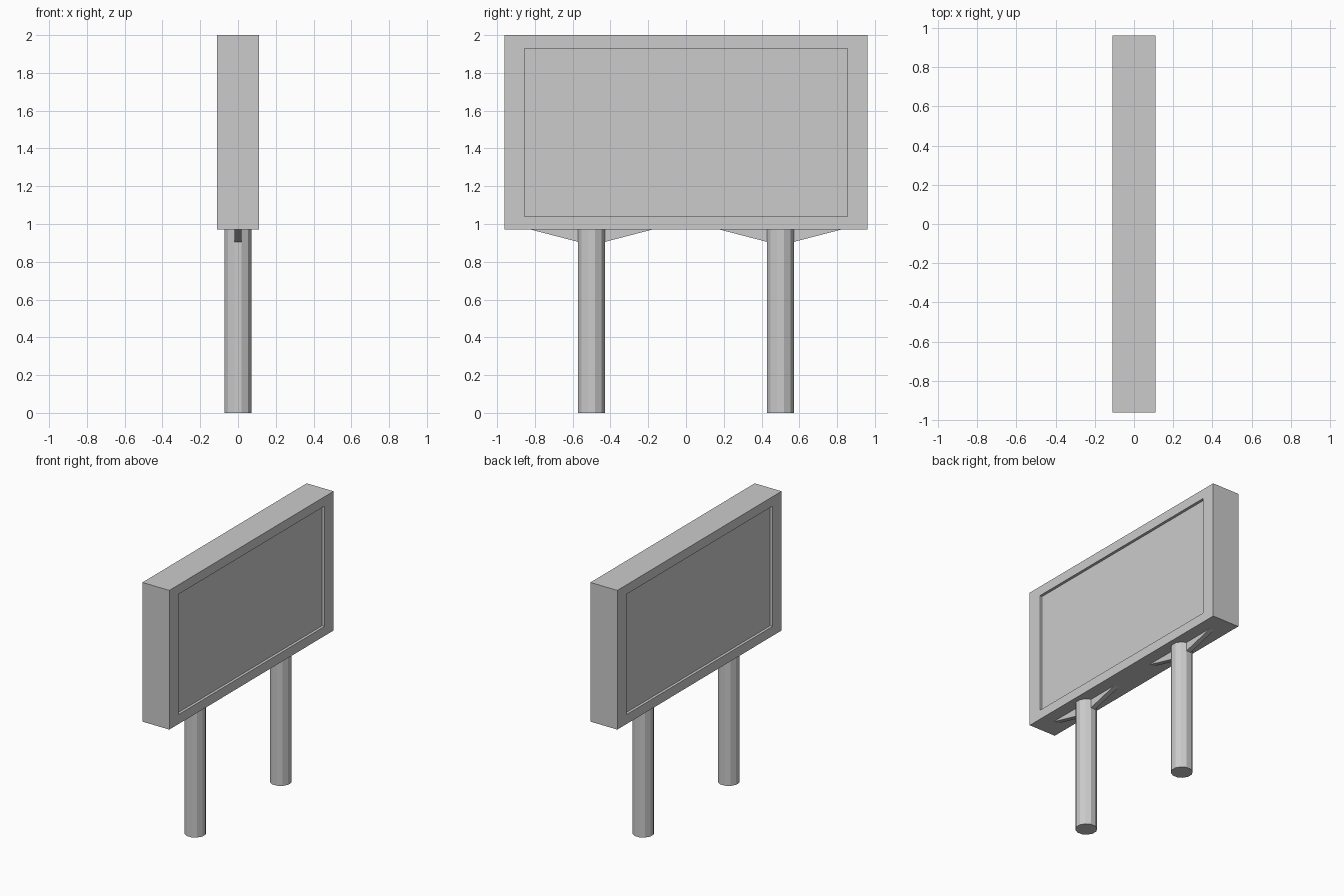
import bpy, bmesh, math
from mathutils import Matrix

cube = bpy.data.objects.get("Cube")
if cube:
    bpy.data.objects.remove(cube, do_unlink=True)

grey = bpy.data.materials.new("light_grey")
grey.use_nodes = True
colour = (0.6, 0.6, 0.6, 1)
grey.diffuse_color = colour
grey.node_tree.nodes["Principled BSDF"].inputs["Base Color"].default_value = colour


def add_object(name, bm):
    bmesh.ops.recalc_face_normals(bm, faces=bm.faces)
    mesh = bpy.data.meshes.new(name)
    bm.to_mesh(mesh)
    bm.free()
    mesh.materials.append(grey)
    obj = bpy.data.objects.new(name, mesh)
    bpy.context.collection.objects.link(obj)
    return obj


# Board: a box with a recessed panel on both broad sides
BOTTOM, TOP = 0.97, 2.0
bm = bmesh.new()
bmesh.ops.create_cube(bm, size=1, matrix=Matrix.Translation((0, 0, (BOTTOM + TOP) / 2))
                      @ Matrix.Diagonal((0.22, 1.92, TOP - BOTTOM, 1)))
bm.normal_update()
for face in [f for f in bm.faces if abs(f.normal.x) > 0.9]:
    side = math.copysign(1, face.normal.x)
    bmesh.ops.inset_individual(bm, faces=[face], thickness=0.05)
    for v in face.verts:
        v.co.y = math.copysign(0.855, v.co.y)
        v.co.z = 1.93 if v.co.z > 1.5 else 1.04
    panel = bmesh.ops.extrude_discrete_faces(bm, faces=[face])["faces"][0]
    bmesh.ops.translate(bm, verts=panel.verts, vec=(-0.02 * side, 0, 0))
add_object("board", bm)


# Posts, each with a pair of tapered ribs under the board
def add_post(name, y):
    bm = bmesh.new()
    bmesh.ops.create_cone(bm, cap_ends=True, segments=12, radius1=0.074, radius2=0.074,
                          depth=BOTTOM, matrix=Matrix.Translation((0, y, BOTTOM / 2))
                          @ Matrix.Rotation(math.radians(15), 4, "Z"))
    add_object(name + "_post", bm)

    for side, label in ((-1, "right"), (1, "left")):
        bm = bmesh.new()
        profile = [(0.05, BOTTOM), (0.05, 0.9), (0.32, BOTTOM)]
        face = bm.faces.new([bm.verts.new((-0.018, y + side * d, z)) for d, z in profile])
        grown = bmesh.ops.extrude_face_region(bm, geom=[face])["geom"]
        bmesh.ops.translate(bm, vec=(0.036, 0, 0),
                            verts=[g for g in grown if isinstance(g, bmesh.types.BMVert)])
        add_object(f"{name}_rib_{'front' if side < 0 else 'back'}", bm)


add_post("front", -0.5)
add_post("back", 0.5)
